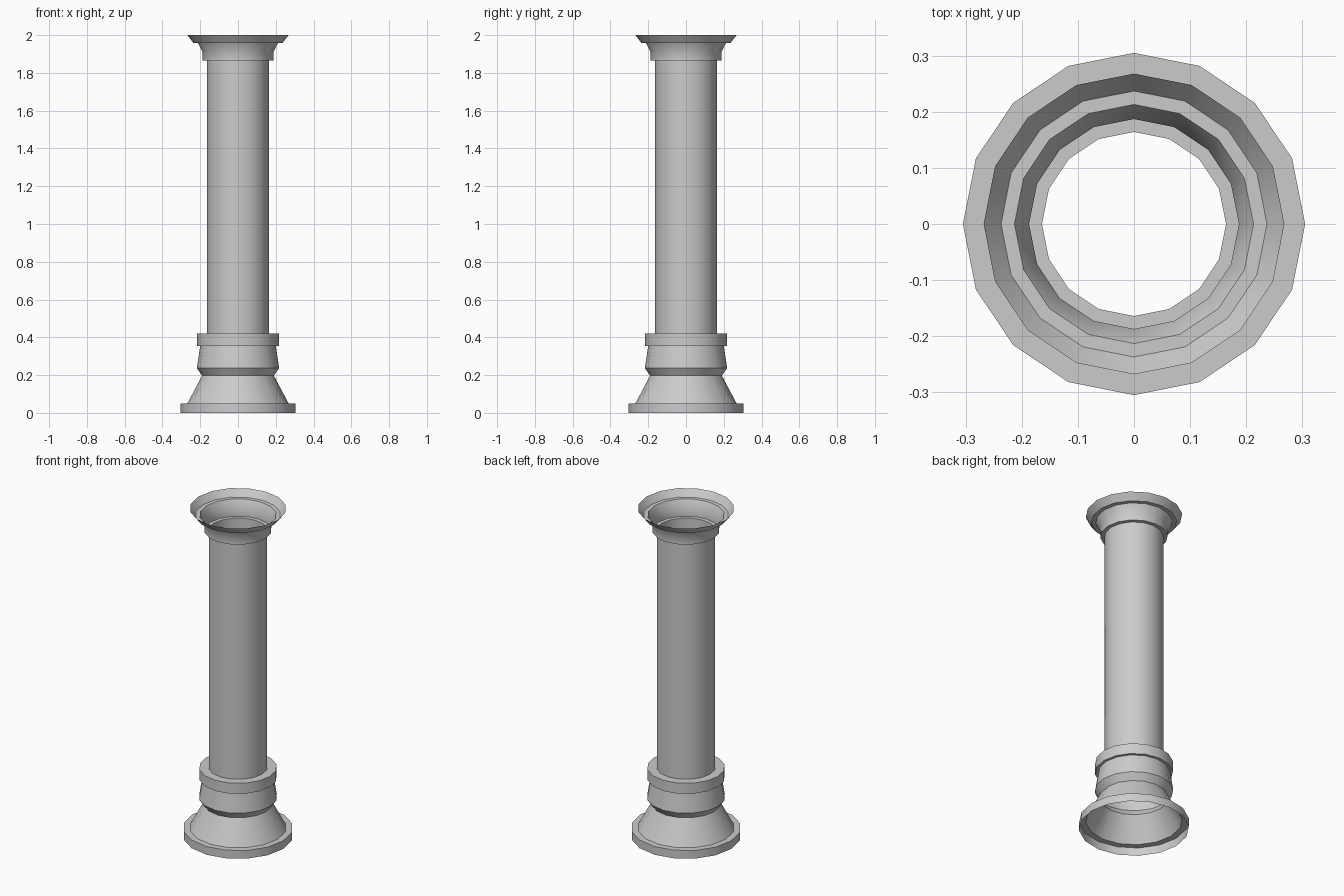
import bpy, bmesh, math

if "Cube" in bpy.data.objects:
    bpy.data.objects.remove(bpy.data.objects["Cube"])

SIDES = 16


def lathe(name, profile):
    """Spin an open (radius, height) profile into an uncapped shell."""
    bm = bmesh.new()
    rings = []
    for r, z in profile:
        rings.append([bm.verts.new((r * math.cos(2 * math.pi * i / SIDES),
                                    r * math.sin(2 * math.pi * i / SIDES), z))
                      for i in range(SIDES)])
    for low, high in zip(rings, rings[1:]):
        for i in range(SIDES):
            j = (i + 1) % SIDES
            bm.faces.new((low[i], low[j], high[j], high[i]))
    mesh = bpy.data.meshes.new(name)
    bm.to_mesh(mesh)
    bm.free()
    obj = bpy.data.objects.new(name, mesh)
    bpy.context.collection.objects.link(obj)
    bpy.ops.object.select_all(action='DESELECT')
    obj.select_set(True)
    bpy.context.view_layer.objects.active = obj
    bpy.ops.object.shade_smooth_by_angle(angle=math.radians(30))
    return obj


# Base: flange, sloping foot, tapered collar and top band
lathe("column_base", [(0.305, 0), (0.305, 0.05), (0.268, 0.05), (0.19, 0.197),
                      (0.218, 0.238), (0.2, 0.355), (0.216, 0.355),
                      (0.216, 0.42), (0.164, 0.42)])

# Plain straight shaft
lathe("column_shaft", [(0.164, 0.42), (0.164, 1.865)])

# Capital: neck band, flare, ledge and open rim
lathe("column_capital", [(0.164, 1.865), (0.187, 1.865), (0.187, 1.91),
                         (0.213, 1.959), (0.237, 1.959), (0.268, 2.0)])
